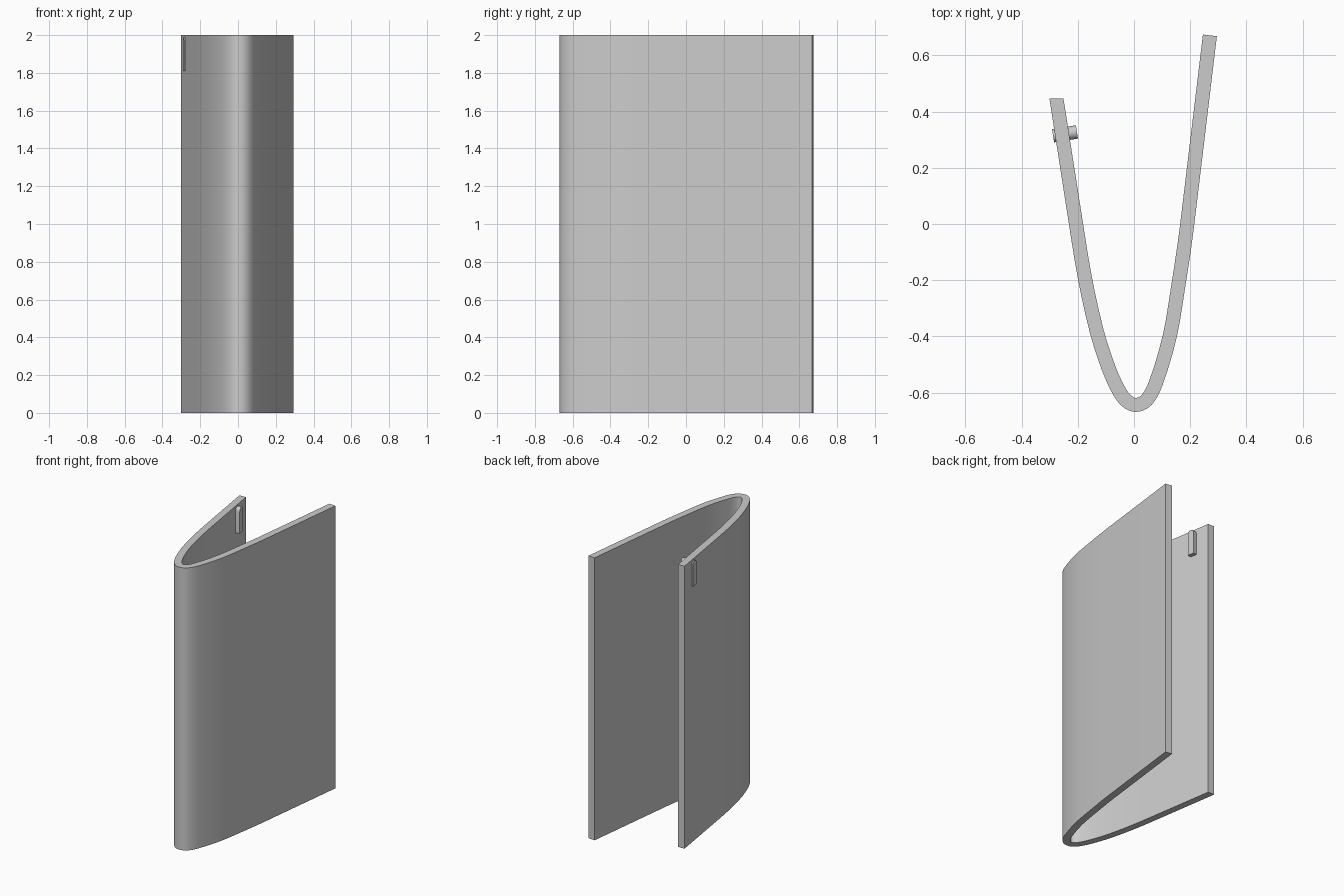
import bpy, math
from mathutils import Vector

if "Cube" in bpy.data.objects:
    bpy.data.objects.remove(bpy.data.objects["Cube"])


def extrude(name, base, offset):
    """Solid prism from a closed outline swept along offset."""
    n = len(base)
    off = Vector(offset)
    verts = [Vector(p) for p in base] + [Vector(p) + off for p in base]
    faces = [tuple(reversed(range(n))), tuple(range(n, 2 * n))]
    faces += [(i, (i + 1) % n, n + (i + 1) % n, n + i) for i in range(n)]
    return add_mesh(name, verts, faces)


def add_mesh(name, verts, faces):
    me = bpy.data.meshes.new(name)
    me.from_pydata(verts, [], faces)
    me.update()
    ob = bpy.data.objects.new(name, me)
    bpy.context.collection.objects.link(ob)
    bpy.ops.object.select_all(action='DESELECT')
    ob.select_set(True)
    bpy.context.view_layer.objects.active = ob
    bpy.ops.object.mode_set(mode='EDIT')
    bpy.ops.mesh.select_all(action='SELECT')
    bpy.ops.mesh.normals_make_consistent(inside=False)
    bpy.ops.object.mode_set(mode='OBJECT')
    bpy.ops.object.shade_smooth_by_angle(angle=math.radians(30))
    return ob


# Folded panel: centre line of the bend, seen from above
HALF = 0.025
path = [Vector(p) for p in (
    (-0.276, 0.447), (-0.211, 0.03), (-0.175, -0.19), (-0.132, -0.384),
    (-0.091, -0.511), (-0.058, -0.585), (-0.030, -0.626), (0.006, -0.644),
    (0.045, -0.626), (0.078, -0.565), (0.127, -0.40), (0.156, -0.23),
    (0.187, -0.02), (0.270, 0.671))]


def hermite(a, b, ma, mb, t):
    return ((2*t**3 - 3*t*t + 1) * a + (t**3 - 2*t*t + t) * ma
            + (3*t*t - 2*t**3) * b + (t**3 - t*t) * mb)


centre = [path[0]]
last = len(path) - 1
for i in range(last):
    a, b = path[i], path[i + 1]
    d = (b - a).length
    ta = (b - path[i - 1]).normalized() if i > 0 else (b - a).normalized()
    tb = (path[i + 2] - a).normalized() if i + 2 <= last else (b - a).normalized()
    straight = i in (0, last - 1)
    if straight:  # flat ends stay straight
        ta = tb = (b - a).normalized()
    steps = 1 if straight else 3
    for k in range(1, steps + 1):
        centre.append(hermite(a, b, ta * d, tb * d, k / steps))

outer, inner = [], []
for i, p in enumerate(centre):
    t = (centre[min(i + 1, len(centre) - 1)] - centre[max(i - 1, 0)]).normalized()
    n = Vector((t.y, -t.x)) * HALF
    if i == 0:  # this end is cut square to y
        n = Vector((-HALF, 0))
    outer.append(p + n)
    inner.append(p - n)

m = len(centre)
rows = [(v.x, v.y, z) for z in (0, 2) for side in (outer, inner) for v in side]
faces = []
for i in range(m - 1):
    j = i + 1
    faces += [(i, j, 2*m + j, 2*m + i), (m + j, m + i, 3*m + i, 3*m + j),
              (i, m + i, m + j, j), (2*m + i, 2*m + j, 3*m + j, 3*m + i)]
faces += [(0, 2*m, 3*m, m), (m - 1, 2*m - 1, 4*m - 1, 3*m - 1)]
add_mesh("folded_panel", rows, faces)

# Round-topped tab through the short wing
along = Vector((0.085, 0.0135, 0))
side = Vector((-along.y, along.x, 0)).normalized()
start = Vector((-0.288, 0.314, 0))
r = 0.024
outline = [(-r, 1.81), (r, 1.81)]
outline += [(r * math.cos(a), 1.965 + r * math.sin(a))
            for a in (math.pi * k / 10 for k in range(11))]
extrude("tab", [start + side * s + Vector((0, 0, z)) for s, z in outline], along)
